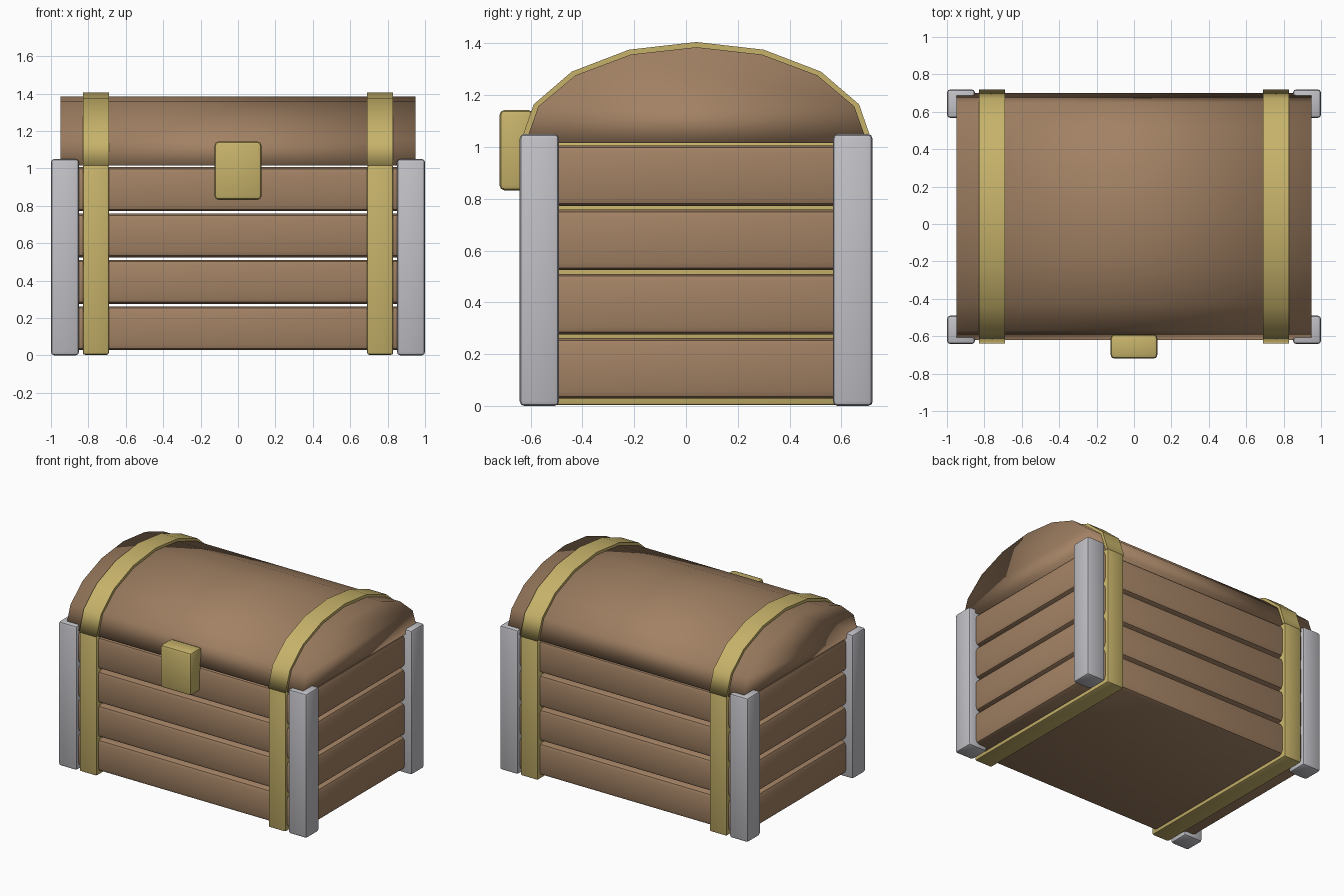
import bpy, bmesh
from math import pi, cos, sin, radians

if "Cube" in bpy.data.objects:
    bpy.data.objects.remove(bpy.data.objects["Cube"], do_unlink=True)

MID_Y = 0.04      # centre of the chest body
RIM_Z = 1.015     # height where the lid begins


def material(name, colour):
    m = bpy.data.materials.new(name)
    m.use_nodes = True
    m.diffuse_color = (*colour, 1)
    m.node_tree.nodes["Principled BSDF"].inputs["Base Color"].default_value = (*colour, 1)
    return m


wood = material("brown wood", (0.36, 0.22, 0.126))
brass = material("brass", (0.57, 0.45, 0.145))
iron = material("grey iron", (0.53, 0.53, 0.565))


def finish(name, bm, mat):
    bmesh.ops.recalc_face_normals(bm, faces=bm.faces)
    mesh = bpy.data.meshes.new(name)
    bm.to_mesh(mesh)
    bm.free()
    mesh.materials.append(mat)
    ob = bpy.data.objects.new(name, mesh)
    bpy.context.collection.objects.link(ob)
    return ob


def box(name, x, y, z, mat, bevel, segments=2):
    """Bevelled box from (low, high) ranges."""
    bm = bmesh.new()
    bmesh.ops.create_cube(bm, size=1)
    for v in bm.verts:
        v.co = [(lo + hi) / 2 + c * (hi - lo) for c, (lo, hi) in zip(v.co, (x, y, z))]
    bmesh.ops.bevel(bm, geom=bm.edges[:], offset=bevel, segments=segments,
                    profile=0.5, affect='EDGES')
    ob = finish(name, bm, mat)
    bpy.ops.object.select_all(action='DESELECT')
    ob.select_set(True)
    bpy.context.view_layer.objects.active = ob
    bpy.ops.object.shade_smooth_by_angle(angle=radians(30))
    return ob


def arch(name, x, half_depth, height, mat, smooth_ends):
    """Half-ellipse profile extruded along x."""
    bm = bmesh.new()
    steps = 8
    rim = [bm.verts.new((x[0], MID_Y + half_depth * cos(pi * i / steps),
                         RIM_Z + height * sin(pi * i / steps)))
           for i in range(steps + 1)]
    cap = bm.faces.new(rim)
    new = bmesh.ops.extrude_face_region(bm, geom=[cap], use_keep_orig=True)["geom"]
    for v in new:
        if isinstance(v, bmesh.types.BMVert):
            v.co.x = x[1]
    bm.normal_update()
    for f in bm.faces:
        f.smooth = smooth_ends or abs(f.normal.x) < 0.5
    return finish(name, bm, mat)


# Four stacked plank layers with thin gaps
for i in range(4):
    z = 0.028 + i * 0.248
    box(f"plank_layer_{i + 1}", (-0.945, 0.945), (MID_Y - 0.66, MID_Y + 0.655),
        (z, z + 0.234), wood, 0.03)

# Rounded lid
arch("lid", (-0.95, 0.95), 0.66, 0.37, wood, True)

# Bands and corner posts on both sides
for side, s in (("left", 1), ("right", -1)):
    band_x = sorted((0.69 * s, 0.83 * s))
    post_x = sorted((0.85 * s, 1.0 * s))
    box(f"{side}_body_band", band_x, (MID_Y - 0.68, MID_Y + 0.68),
        (0.003, RIM_Z + 0.003), brass, 0.012)
    arch(f"{side}_lid_band", band_x, 0.68, 0.39, brass, False)
    box(f"{side}_front_post", post_x, (-0.642, -0.49), (0, 1.05), iron, 0.018)
    box(f"{side}_back_post", post_x, (0.567, 0.72), (0, 1.05), iron, 0.018)

# Latch
box("latch", (-0.125, 0.125), (-0.72, -0.59), (0.832, 1.143), brass, 0.02)
